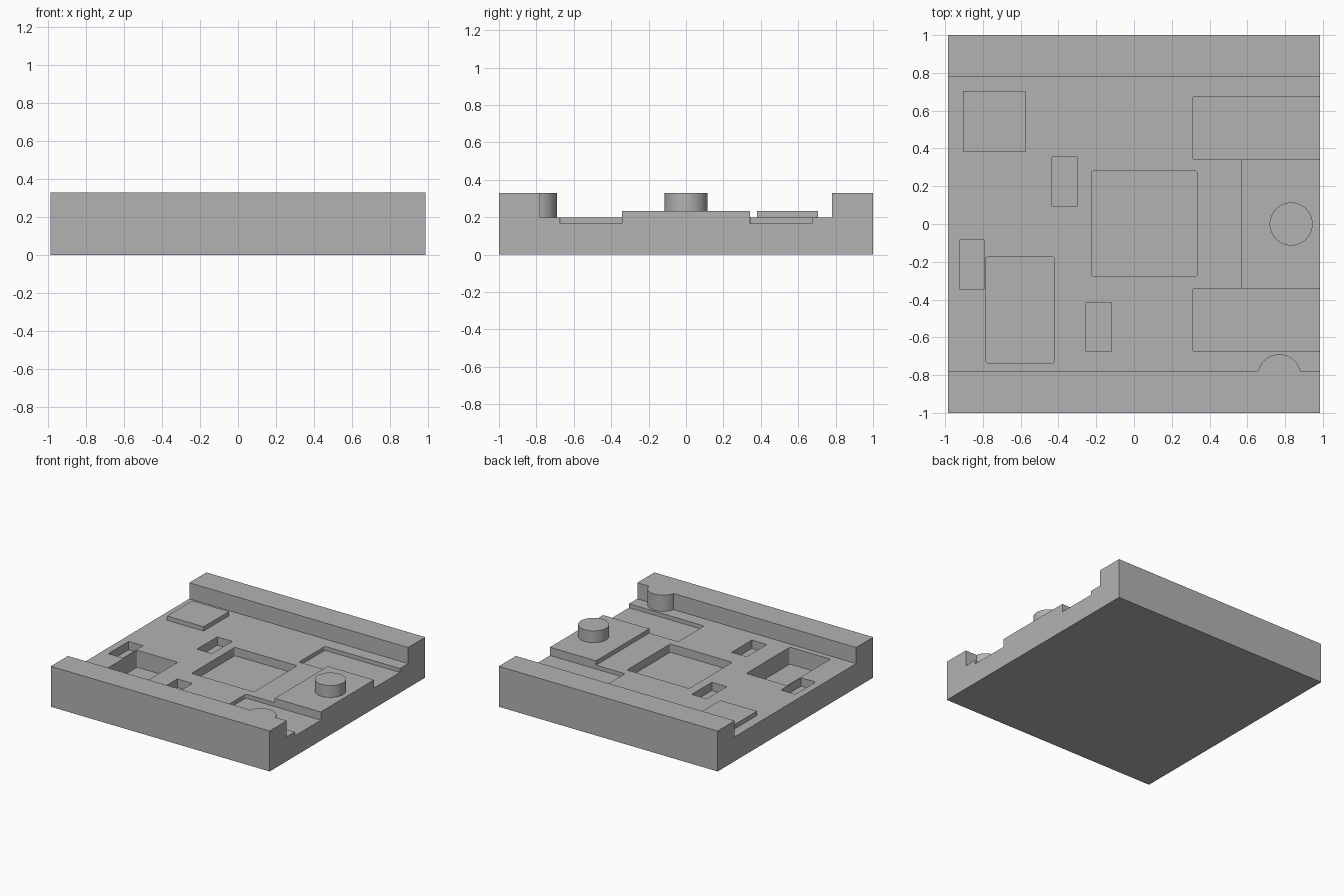
import bpy, bmesh, math
from mathutils import Vector

cube = bpy.data.objects.get("Cube")
if cube:
    bpy.data.objects.remove(cube, do_unlink=True)

grey = bpy.data.materials.new("plain grey")
grey.use_nodes = True
grey.diffuse_color = (0.45, 0.45, 0.45, 1)
grey.node_tree.nodes["Principled BSDF"].inputs["Base Color"].default_value = grey.diffuse_color

HALF_X, FLOOR, TOP = 0.985, 0.198, 0.329
WALL_Y = 0.78      # inner face of the side walls
RAISED = 0.233     # top of raised pads


def prism(name, outline, direction):
    """Extrude a closed 3D outline along a direction."""
    bm = bmesh.new()
    face = bm.faces.new([bm.verts.new(p) for p in outline])
    ext = bmesh.ops.extrude_face_region(bm, geom=[face])
    bmesh.ops.translate(bm, vec=Vector(direction),
                        verts=[v for v in ext["geom"] if isinstance(v, bmesh.types.BMVert)])
    bmesh.ops.recalc_face_normals(bm, faces=bm.faces)
    mesh = bpy.data.meshes.new(name)
    bm.to_mesh(mesh)
    bm.free()
    mesh.materials.append(grey)
    obj = bpy.data.objects.new(name, mesh)
    bpy.context.collection.objects.link(obj)
    return obj


def arc(cx, cy, r, start, end, steps, z):
    return [(cx + r * math.cos(a), cy + r * math.sin(a), z)
            for a in (start + (end - start) * i / steps for i in range(steps + 1))]


def box(name, x0, x1, y0, y1, z0, z1, r=0):
    """Block with optionally rounded upright edges."""
    if r:
        centres = ((x1 - r, y1 - r), (x0 + r, y1 - r), (x0 + r, y0 + r), (x1 - r, y0 + r))
        outline = [p for i, (cx, cy) in enumerate(centres)
                   for p in arc(cx, cy, r, i * math.pi / 2, (i + 1) * math.pi / 2, 3, z0)]
    else:
        outline = [(x0, y0, z0), (x1, y0, z0), (x1, y1, z0), (x0, y1, z0)]
    return prism(name, outline, (0, 0, z1 - z0))


def smooth(obj):
    bpy.ops.object.select_all(action="DESELECT")
    obj.select_set(True)
    bpy.context.view_layer.objects.active = obj
    bpy.ops.object.shade_smooth_by_angle(angle=math.radians(30))


# Tray: channel section running along x
section = [(-1, 0), (1, 0), (1, TOP), (WALL_Y, TOP), (WALL_Y, FLOOR),
           (-WALL_Y, FLOOR), (-WALL_Y, TOP), (-1, TOP)]
tray = prism("tray", [(-HALF_X, y, z) for y, z in section], (2 * HALF_X, 0, 0))

# Pockets cut in the floor: x0, x1, y0, y1, bottom height, corner radius
pockets = {
    "centre_pocket": (-0.225, 0.335, -0.275, 0.28, 0.13, 0.01),
    "deep_pocket": (-0.785, -0.42, -0.735, -0.175, 0.06, 0.01),
    "small_pocket_back": (-0.435, -0.30, 0.095, 0.355, 0.13, 0),
    "small_pocket_side": (-0.925, -0.795, -0.345, -0.085, 0.13, 0),
    "small_pocket_front": (-0.255, -0.12, -0.675, -0.415, 0.13, 0),
    "open_recess_back": (0.31, 1.1, 0.342, 0.675, 0.166, 0.01),
    "open_recess_front": (0.31, 1.1, -0.675, -0.342, 0.166, 0.01),
}
for name, (x0, x1, y0, y1, bottom, r) in pockets.items():
    cutter = box(name + "_cutter", x0, x1, y0, y1, bottom, 0.27, r)
    cutter.hide_render = True
    mod = tray.modifiers.new(name, "BOOLEAN")
    mod.operation, mod.solver, mod.object = "DIFFERENCE", "EXACT", cutter
    bpy.context.view_layer.objects.active = tray
    bpy.ops.object.modifier_apply(modifier=mod.name)
    bpy.data.objects.remove(cutter, do_unlink=True)

# Raised pads
box("corner_pad", -0.905, -0.575, 0.38, 0.705, FLOOR, RAISED)
box("post_platform", 0.57, HALF_X, -0.342, 0.342, FLOOR, RAISED)

# Round post on the platform
post = prism("round_post", arc(0.832, 0, 0.114, 0, math.tau, 48, RAISED)[:-1], (0, 0, TOP - RAISED))
smooth(post)

# Half-round boss growing out of the front wall
centre_y, radius = -0.805, 0.115
a = math.asin((-WALL_Y - centre_y) / radius)
boss = prism("wall_boss", arc(0.769, centre_y, radius, a, math.pi - a, 24, FLOOR), (0, 0, TOP - FLOOR))
smooth(boss)
